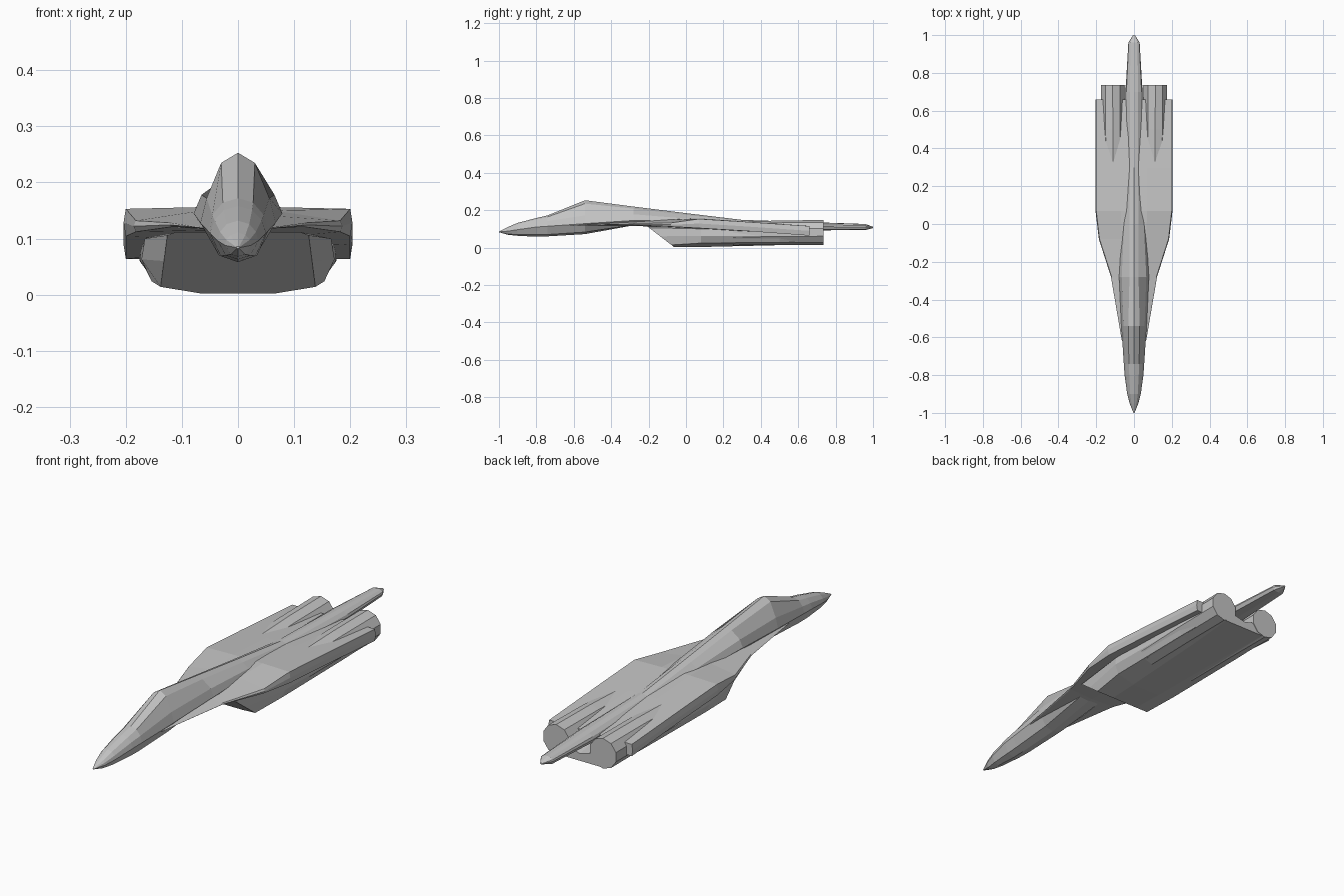
import bpy, bmesh, math

grey = bpy.data.materials.new("airframe_grey")
grey.diffuse_color = (0.55, 0.55, 0.55, 1)


def loft(name, rings):
    """Skin a list of closed rings of 3D points and cap both ends."""
    bm = bmesh.new()
    rows = [[bm.verts.new(p) for p in ring] for ring in rings]
    n = len(rows[0])
    for a, b in zip(rows, rows[1:]):
        for i in range(n):
            j = (i + 1) % n
            bm.faces.new((a[i], a[j], b[j], b[i]))
    bm.faces.new(rows[0])
    bm.faces.new(rows[-1])
    bmesh.ops.remove_doubles(bm, verts=bm.verts, dist=0.0003)
    bmesh.ops.recalc_face_normals(bm, faces=bm.faces)
    me = bpy.data.meshes.new(name)
    bm.to_mesh(me)
    bm.free()
    me.materials.append(grey)
    ob = bpy.data.objects.new(name, me)
    bpy.context.collection.objects.link(ob)
    return ob


def ring(y, half, slant=0.0):
    """Mirror a half section (top centre to bottom centre) into a full ring."""
    pts = half + [(-x, z) for x, z in reversed(half[1:-1])]
    return [(x, y - slant * z, z) for x, z in pts]


# Central fuselage: nose, canopy hump, spine and tail boom
# y, top, shoulder x z, upper x z, middle x z, lower x z, bottom
fuselage = [
    (-1.00, .086, .002, .086, .003, .085, .003, .084, .002, .083, .082),
    (-0.95, .111, .013, .106, .021, .098, .023, .088, .013, .072, .068),
    (-0.90, .132, .020, .126, .032, .112, .036, .096, .022, .070, .063),
    (-0.80, .158, .025, .151, .042, .133, .050, .110, .031, .069, .058),
    (-0.74, .172, .027, .164, .046, .142, .054, .114, .034, .070, .060),
    (-0.54, .253, .030, .235, .056, .172, .067, .128, .040, .083, .072),
    (-0.28, .219, .024, .208, .065, .178, .079, .145, .050, .121, .119),
    (0.00, .184, .023, .175, .052, .155, .062, .140, .045, .115, .112),
    (0.30, .148, .022, .142, .036, .128, .040, .115, .036, .098, .096),
    (0.70, .135, .022, .132, .040, .122, .045, .112, .036, .095, .092),
    (0.96, .126, .018, .124, .028, .117, .030, .110, .024, .097, .094),
    (1.00, .111, .003, .110, .005, .109, .005, .107, .003, .105, .104),
]
loft("fuselage", [
    ring(s[0], [(0, s[1])] + list(zip(s[2:10:2], s[3:10:2])) + [(0, s[10])])
    for s in fuselage])

# Wide centre body with tapering leading-edge strakes
# y, edge x, inner top z, edge top z, edge bottom z, centre bottom z
body = [
    (-0.62, .060, .125, .120, .118, .112),
    (-0.28, .118, .142, .128, .121, .116),
    (-0.08, .182, .150, .132, .112, .108),
    (0.07, .200, .156, .153, .104, .095),
    (0.30, .200, .141, .139, .090, .080),
    (0.66, .200, .116, .115, .064, .064),
]
loft("wide_body", [
    ring(y, [(0, zi), (xe * .35, zi), (xe, zt),
             (xe + .004, (zt + zb) / 2), (xe, zb), (0, zc)])
    for y, xe, zi, zt, zb, zc in body])

# Belly with raked intake face, running back between the engines
loft("intake_belly", [
    ring(-0.06, [(0, .112), (.11, .112), (.126, .106), (.132, .06),
                 (.138, .014), (.065, .002), (0, .002)], 1.3),
    ring(0.08, [(0, .112), (.11, .112), (.166, .10), (.172, .063),
                (.154, .024), (.070, .003), (0, .003)]),
    ring(0.50, [(0, .085), (.08, .10), (.168, .095), (.172, .060),
                (.154, .028), (.085, .013), (0, .013)]),
    ring(0.733, [(0, .050), (.06, .065), (.160, .10), (.172, .065),
                 (.150, .030), (.100, .018), (0, .018)]),
])


# Twin engine nacelles, ten-sided, emerging from the body top
def circle(x, y, z, r, n=10):
    return [(x + r * math.cos(math.tau * (i + .5) / n), y,
             z + r * math.sin(math.tau * (i + .5) / n)) for i in range(n)]


for side, label in ((-1, "left"), (1, "right")):
    loft(label + "_engine_nacelle", [
        circle(side * .110, 0.25, .074, .062),
        circle(side * .112, 0.50, .080, .065),
        circle(side * .113, 0.735, .081, .066)])
